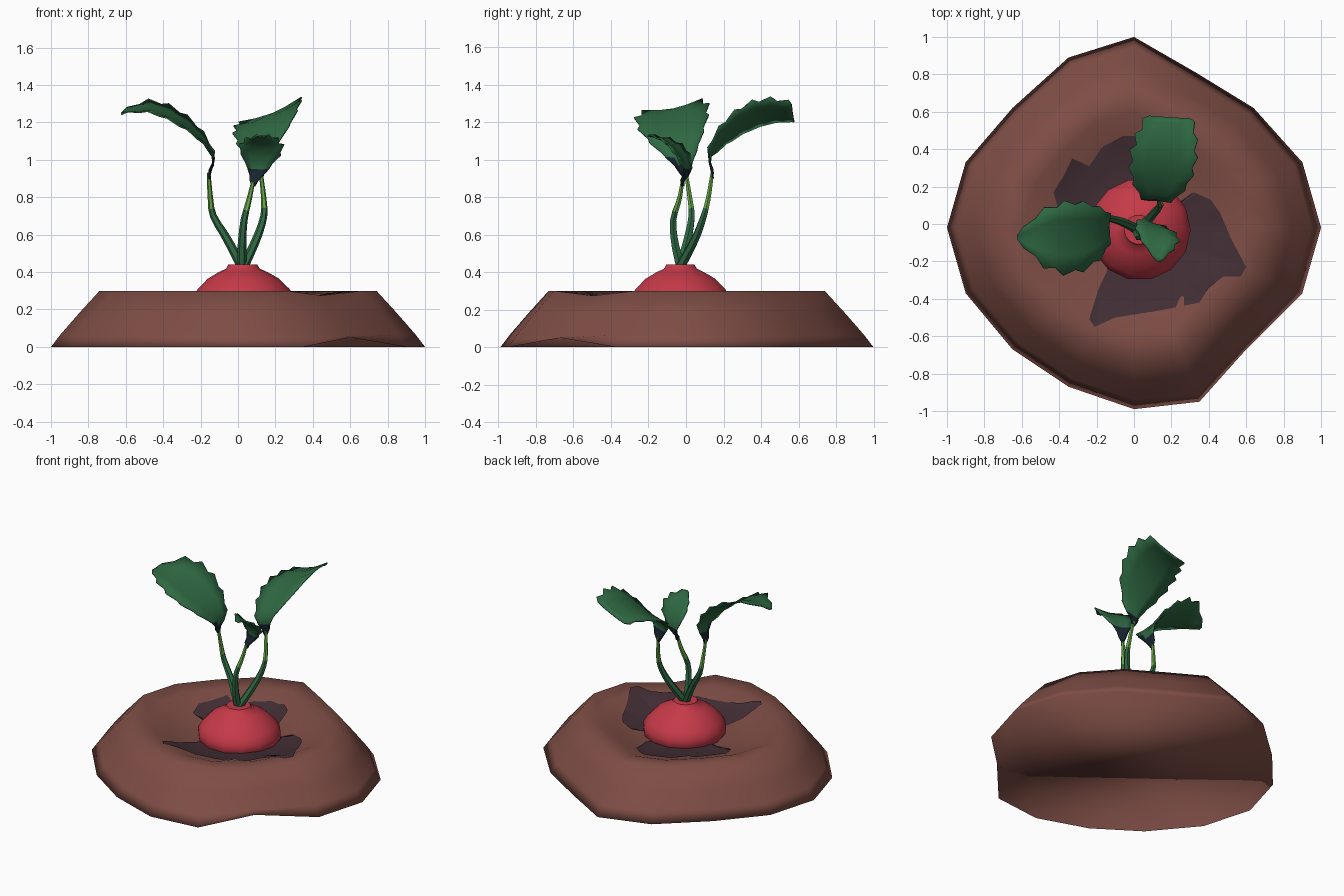
import bpy, math
from mathutils import Vector
from mathutils.bvhtree import BVHTree

if "Cube" in bpy.data.objects:
    bpy.data.objects.remove(bpy.data.objects["Cube"])


def mat(name, rgb):
    m = bpy.data.materials.new(name)
    m.diffuse_color = (*rgb, 1)
    m.use_nodes = True
    m.node_tree.nodes["Principled BSDF"].inputs["Base Color"].default_value = m.diffuse_color
    return m


SOIL = mat("soil brown", (0.21, 0.075, 0.06))
DAMP = mat("damp soil", (0.055, 0.028, 0.036))
RED = mat("root red", (0.56, 0.042, 0.065))
LEAF = mat("leaf green", (0.028, 0.14, 0.055))
NAVY = mat("leaf base dark", (0.009, 0.018, 0.028))
LIGHT = mat("stem light green", (0.13, 0.37, 0.06))


def make(name, verts, faces, mats, angle=None, rule=None):
    me = bpy.data.meshes.new(name)
    me.from_pydata([tuple(v) for v in verts], [], faces)
    for m in mats:
        me.materials.append(m)
    for p in me.polygons:
        p.use_smooth = True
        if rule:
            p.material_index = rule(p)
    ob = bpy.data.objects.new(name, me)
    bpy.context.collection.objects.link(ob)
    if angle:
        bpy.context.view_layer.objects.active = ob
        ob.select_set(True)
        bpy.ops.object.shade_smooth_by_angle(angle=math.radians(angle))
        ob.select_set(False)
    return ob


def skin(rings, caps=True):
    """Bridge closed rings of equal length, capping both ends."""
    n = len(rings[0])
    verts = [v for r in rings for v in r]
    faces = [(k * n + i, k * n + (i + 1) % n, (k + 1) * n + (i + 1) % n, (k + 1) * n + i)
             for k in range(len(rings) - 1) for i in range(n)]
    if caps:
        faces.append(tuple(range(n - 1, -1, -1)))
        faces.append(tuple(range(len(verts) - n, len(verts))))
    return verts, faces


def spline(pts, t):
    """Catmull-Rom sample of a list of tuples, t from 0 to 1."""
    x = t * (len(pts) - 1)
    i = min(int(x), len(pts) - 2)
    f = x - i
    a, b, c, d = [Vector(pts[max(0, min(len(pts) - 1, j))]) for j in (i - 1, i, i + 1, i + 2)]
    return 0.5 * (2 * b + (c - a) * f + (2 * a - 5 * b + 4 * c - d) * f ** 2
                  + (3 * b - a - 3 * c + d) * f ** 3)


# Soil mound: uneven 16-sided outline, sloped wall, dished top
outline = [(1, -.02), (.9, .33), (.64, .62), (.33, .81), (0, 1), (-.35, .89), (-.65, .62),
           (-.9, .33), (-1, -.02), (-.9, -.37), (-.65, -.67), (-.35, -.87), (0, -.99),
           (.35, -.95), (.6, -.67), (.9, -.37)]
DENT = 14
levels = [(1, 0), (.95, .065), (.85, .18), (.74, .3), (.6, .287), (.46, .235), (.3, .205), (.08, .2)]
rings = []
for s, z in levels:
    ring = []
    for i, (x, y) in enumerate(outline):
        dz = 0
        if i == DENT:
            dz = .05 if z == 0 else (-.025 if s in (.74, .6) else 0)
        ring.append(Vector((x * s, y * s, z + dz)))
    rings.append(ring)
verts, faces = skin(rings)
make("soil_mound", verts, faces, [SOIL])
tree = BVHTree.FromPolygons(verts, faces)


# Damp patches: thin shapes draped on the soil around the root
def patch(name, edge, inner=.2, sub=5, steps=6):
    pts = []
    for a, b in zip(edge, edge[1:]):
        pts += [Vector(a).lerp(Vector(b), k / sub) for k in range(sub)]
    pts.append(Vector(edge[-1]))
    c = Vector((.04, -.03))
    vs, fs, n = [], [], steps + 1
    for p in pts:
        d = p - c
        for k in range(n):
            q = c + d.normalized() * (inner + (max(d.length, inner) - inner) * k / steps)
            hit = tree.ray_cast(Vector((q.x, q.y, 2)), Vector((0, 0, -1)))[0]
            vs.append((q.x, q.y, hit.z + .007))
    for i in range(len(pts) - 1):
        for k in range(steps):
            a = i * n + k
            fs.append((a + n, a, a + 1, a + n + 1))
    make(name, vs, fs, [DAMP])


patch("damp_patch_back", [(.14, .25), (.1, .42), (.04, .47), (-.06, .47), (-.17, .41), (-.24, .31),
                          (-.33, .35), (-.38, .25), (-.43, .17), (-.4, .06), (-.2, .03)])
patch("damp_patch_front", [(-.12, -.2), (-.19, -.35), (-.24, -.51), (-.21, -.55), (-.1, -.5),
                           (.15, -.46), (.35, -.42), (.4, -.34), (.48, -.28), (.57, -.28),
                           (.6, -.23), (.52, -.08), (.46, .06), (.41, .13), (.32, .17), (.24, .1)])

# Root: smooth turned bulb with a flat crown
profile = [(.12, .12), (.24, .17), (.27, .22), (.272, .265), (.245, .31), (.19, .365),
           (.13, .4), (.09, .418), (.078, .44)]
N = 14
rings = []
for k, (r, z) in enumerate(profile):
    f = k / (len(profile) - 1)
    cx, cy = .035 - .01 * f, -.03
    rings.append([Vector((cx + r * math.cos(2 * math.pi * i / N),
                          cy + r * math.sin(2 * math.pi * i / N), z)) for i in range(N)])
make("root", *skin(rings), [RED], 45)


# Stems: tapered six-sided tubes, lighter near the top
def stem(name, path):
    rings, steps = [], 10
    for k in range(steps + 1):
        t = k / steps
        p = spline(path, t)
        d = (spline(path, min(1, t + .03)) - spline(path, max(0, t - .03))).normalized()
        u = d.cross(Vector((0, 1, 0))).normalized()
        v = u.cross(d)
        r = .027 - .017 * t
        rings.append([p + (u * math.cos(math.pi * i / 3) - v * math.sin(math.pi * i / 3)) * -r
                      for i in range(6)])
    vs, fs = skin(rings)
    make(name, vs, fs, [LEAF, LIGHT], 50, lambda p: int(p.center.z > .74))


# Leaves: serrated, ribbed blades around a curved spine, dark at the base
def leaf(name, spine, widths, cross, fold, teeth):
    steps = teeth * 2
    cross = Vector(cross).normalized()
    vs, fs = [], []
    for k in range(steps + 1):
        t = k / steps
        p = spline(spine, t)
        d = (spline(spine, min(1, t + .03)) - spline(spine, max(0, t - .03))).normalized()
        side = (cross - d * cross.dot(d) * .3).normalized()
        up = side.cross(d)
        if up.z < 0:
            up = -up
        w = spline([(x, 0, 0) for x in widths], t).x
        tooth = 1.06 if k % 2 else .92
        for s in (-1, -.5, 0, .5, 1):
            rib = (.006 if k % 2 else -.006) * abs(s)
            q = p + side * s * w * (tooth if abs(s) == 1 else 1) + up * (rib + fold * w * s * s)
            if abs(s) == 1 and k % 2:
                q += d * w * .1
            vs.append(q)
    for k in range(steps):
        for j in range(4):
            a = k * 5 + j
            fs.append((a, a + 1, a + 6, a + 5))
    dark = spine[0][2] + .09
    ob = make(name, vs, fs, [LEAF, NAVY], 40, lambda p: int(p.index < 4 * teeth * .6 and p.center.z < dark))
    sol = ob.modifiers.new("thickness", "SOLIDIFY")
    sol.thickness = .008
    sol.offset = 0


stem("left_stem", [(.02, -.03, .43), (-.06, .01, .58), (-.132, .03, .7), (-.148, .02, .8), (-.157, 0, .93)])
stem("back_stem", [(.03, -.03, .43), (.1, .05, .58), (.138, .095, .7), (.137, .12, .8), (.122, .14, .93)])
stem("small_stem", [(.02, -.03, .43), (.022, -.06, .56), (.033, -.068, .68), (.06, -.035, .79), (.08, -.02, .88)])

leaf("left_leaf",
     [(-.157, 0, .9), (-.135, -.02, 1.01), (-.21, -.05, 1.12), (-.34, -.07, 1.215), (-.48, -.07, 1.27), (-.625, -.07, 1.25)],
     [.012, .075, .155, .195, .15, .012], (0, 1, .2), .1, 7)
leaf("back_leaf",
     [(.122, .145, .9), (.12, .13, 1.02), (.14, .22, 1.13), (.16, .34, 1.21), (.18, .46, 1.245), (.195, .57, 1.24)],
     [.012, .075, .155, .185, .17, .13], (1, -.05, .4), .1, 7)
leaf("small_leaf",
     [(.08, -.02, .86), (.105, 0, .95), (.12, -.04, 1.04), (.125, -.11, 1.1), (.13, -.2, 1.13)],
     [.01, .06, .12, .09, .012], (.93, -.35, .05), .1, 6)
